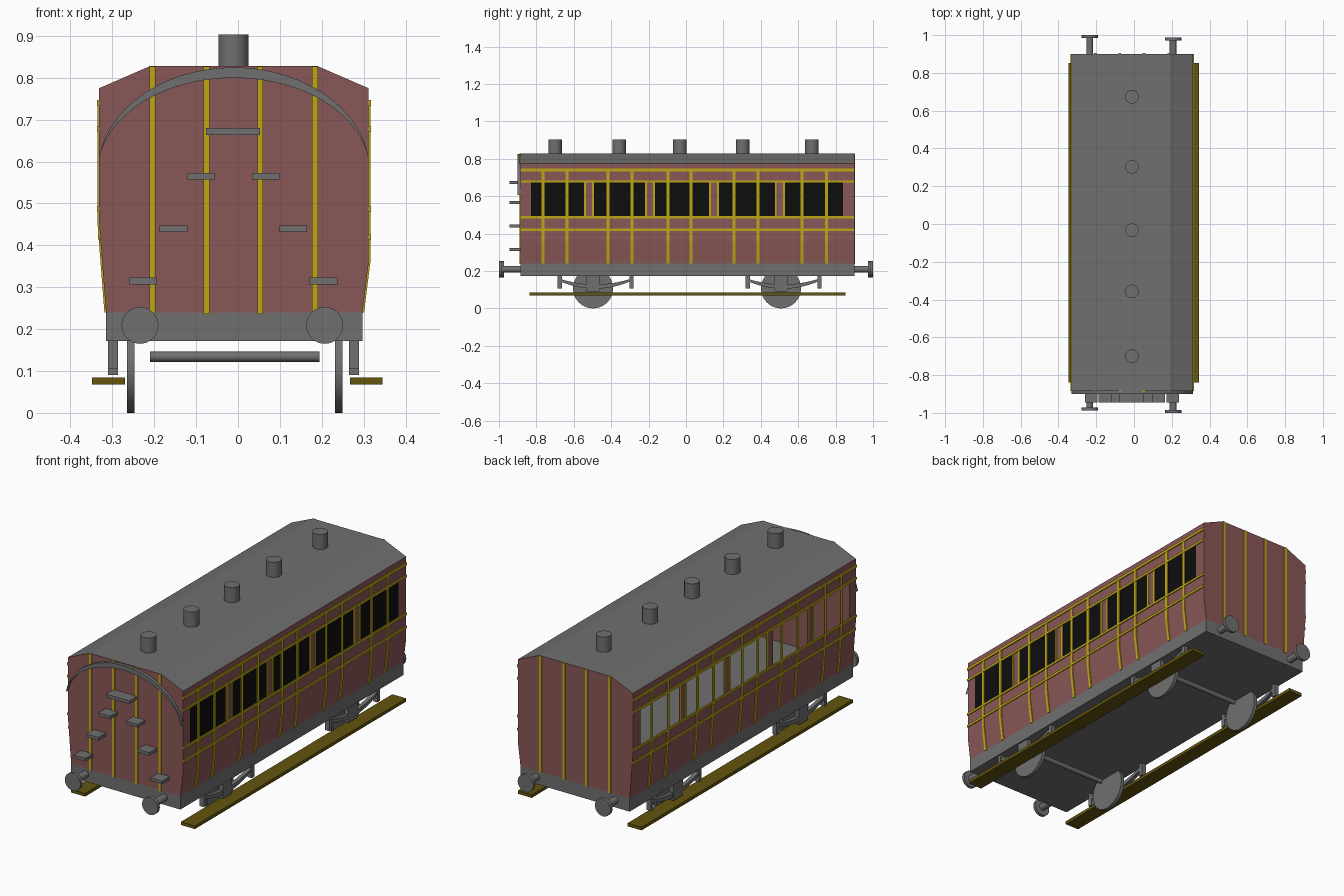
import bpy, bmesh, math
from mathutils import Matrix, Vector

if "Cube" in bpy.data.objects:
    bpy.data.objects.remove(bpy.data.objects["Cube"])

def material(name, rgb):
    m = bpy.data.materials.new(name)
    m.diffuse_color = (*rgb, 1)
    m.use_nodes = True
    m.node_tree.nodes["Principled BSDF"].inputs["Base Color"].default_value = m.diffuse_color
    return m

MAROON = material("maroon", (0.254, 0.095, 0.095))
GREY = material("grey", (0.162, 0.162, 0.162))
YELLOW = material("yellow", (0.515, 0.39, 0.008))
OLIVE = material("dark_olive", (0.125, 0.09, 0.004))
BLACK = material("black", (0.004, 0.004, 0.004))

def finish(name, bm, *mats, smooth=False):
    bmesh.ops.recalc_face_normals(bm, faces=bm.faces)
    me = bpy.data.meshes.new(name)
    bm.to_mesh(me)
    bm.free()
    for m in mats:
        me.materials.append(m)
    ob = bpy.data.objects.new(name, me)
    bpy.context.collection.objects.link(ob)
    if smooth:
        bpy.context.view_layer.objects.active = ob
        ob.select_set(True)
        bpy.ops.object.shade_smooth_by_angle(angle=math.radians(35))
        ob.select_set(False)
    return ob

def add_box(bm, x0, x1, y0, y1, z0, z1):
    size = Matrix.Diagonal((x1 - x0, y1 - y0, z1 - z0, 1))
    mid = Matrix.Translation(((x0 + x1) / 2, (y0 + y1) / 2, (z0 + z1) / 2))
    bmesh.ops.create_cube(bm, size=1, matrix=mid @ size)

def box(name, mat, *dims):
    bm = bmesh.new()
    add_box(bm, *dims)
    return finish(name, bm, mat)

def add_cyl(bm, p, q, r, n=32):
    p, q = Vector(p), Vector(q)
    rot = (q - p).to_track_quat('Z', 'Y').to_matrix().to_4x4()
    bmesh.ops.create_cone(bm, cap_ends=True, segments=n, radius1=r, radius2=r,
                          depth=(q - p).length, matrix=Matrix.Translation((p + q) / 2) @ rot)

def add_band(bm, a, b, place0, place1):
    """Solid strip between two matching polylines a and b, from place0 to place1."""
    rings = [[bm.verts.new(f(*p)) for f, p in ((place0, u), (place0, v), (place1, v), (place1, u))]
             for u, v in zip(a, b)]
    for r, s in zip(rings, rings[1:]):
        for i in range(4):
            j = (i + 1) % 4
            bm.faces.new((r[i], r[j], s[j], s[i]))
    bm.faces.new(rings[0])
    bm.faces.new(rings[-1])

CX, Y0, Y1 = -0.01, -0.885, 0.90
SILL, HEAD, EAVE, TOP = 0.487, 0.678, 0.775, 0.828
WALL = {"right": [(0.297, 0.24), (0.312, 0.36), (0.312, SILL), (0.312, HEAD), (0.312, EAVE)],
        "left": [(-0.315, 0.24), (-0.332, 0.46), (-0.332, SILL), (-0.332, HEAD), (-0.332, EAVE)]}
WINDOWS = [(-0.83, -0.54), (-0.497, -0.214), (-0.171, 0.128), (0.171, 0.48), (0.524, 0.84)]
BARS = [-0.765, -0.636, -0.417, -0.289, -0.096, 0.027, 0.257, 0.385, 0.62, 0.75]

def wall_x(side, z):
    pts = WALL[side]
    for (xa, za), (xb, zb) in zip(pts, pts[1:]):
        if z <= zb:
            return xa + (xb - xa) * (z - za) / (zb - za)
    return pts[-1][0]

# Side walls: dark panes on the right, open windows on the left
ys = [Y0] + [y for w in WINDOWS for y in w] + [Y1]
for side, pts in WALL.items():
    bm = bmesh.new()
    grid = [[bm.verts.new((x, y, z)) for x, z in pts] for y in ys]
    for i in range(len(ys) - 1):
        for j in range(len(pts) - 1):
            pane = i % 2 == 1 and j == 2
            if pane and side == "left":
                continue
            f = bm.faces.new((grid[i][j], grid[i + 1][j], grid[i + 1][j + 1], grid[i][j + 1]))
            f.material_index = int(pane)
    finish(side + "_wall", bm, MAROON, BLACK)

    # Raised beading on the side
    s = 1 if side == "right" else -1
    bm = bmesh.new()
    for z, h in ((0.74, 0.014), (HEAD, 0.012), (SILL, 0.012), (0.42, 0.012)):
        x = wall_x(side, z)
        add_box(bm, min(x, x + s * 0.005), max(x, x + s * 0.005), Y0, Y1, z - h / 2, z + h / 2)
    path = [(wall_x(side, z), z) for z in (0.24, 0.36, 0.46, 0.74)]
    outer = [(x + s * 0.004, z) for x, z in path]
    for y in BARS:
        add_band(bm, path, outer, lambda x, z: (x, y - 0.008, z), lambda x, z: (x, y + 0.008, z))
    x = wall_x(side, 0.6)
    for y in ys[2:-2]:
        add_box(bm, min(x, x + s * 0.003), max(x, x + s * 0.003), y - 0.005, y + 0.005, SILL, HEAD)
    finish(side + "_beading", bm, YELLOW)

# End walls with four vertical stripes each
roof_line = [(0.312, EAVE), (0.19, TOP), (-0.21, TOP), (-0.332, EAVE)]
outline = WALL["right"][:-1] + roof_line + WALL["left"][-2::-1]
for name, y, d in (("front", Y0, -1), ("back", Y1, 1)):
    bm = bmesh.new()
    bm.faces.new([bm.verts.new((x, y, z)) for x, z in outline])
    finish(name + "_wall", bm, MAROON)
    bm = bmesh.new()
    for x in (-0.204, -0.075, 0.053, 0.184):
        add_box(bm, x - 0.007, x + 0.007, min(y, y + d * 0.004), max(y, y + d * 0.004), 0.236, TOP - 0.001)
    finish(name + "_stripes", bm, YELLOW)

# Roof
bm = bmesh.new()
rows = [[bm.verts.new((x, y, z)) for x, z in roof_line] for y in (Y0, Y1)]
for i in range(3):
    bm.faces.new((rows[0][i], rows[0][i + 1], rows[1][i + 1], rows[1][i]))
finish("roof", bm, GREY)

# Roof lamps
bm = bmesh.new()
for y in (-0.70, -0.357, -0.033, 0.303, 0.673):
    add_cyl(bm, (CX - 0.001, y, TOP - 0.005), (CX - 0.001, y, 0.904), 0.036)
finish("roof_lamps", bm, GREY, smooth=True)

# Chassis
box("chassis", GREY, -0.315, 0.297, Y0, Y1, 0.172, 0.24)

# Arched rail on the front
bm = bmesh.new()
angles = [math.radians(8 + 164 * i / 28) for i in range(29)]
arc = [[(CX + 0.325 * math.cos(t), 0.575 + b * math.sin(t)) for t in angles] for b in (0.25, 0.225)]
add_band(bm, arc[0], arc[1], lambda x, z: (x, Y0, z), lambda x, z: (x, Y0 - 0.016, z))
finish("front_arch", bm, GREY)

# Climbing steps on the front
bm = bmesh.new()
add_box(bm, -0.077, 0.053, -0.945, Y0, 0.664, 0.68)
for off, z in ((0.077, 0.565), (0.143, 0.44), (0.215, 0.315)):
    for s in (-1, 1):
        x = CX - 0.001 + s * off
        add_box(bm, x - 0.033, x + 0.033, -0.945, Y0, z - 0.008, z + 0.008)
finish("front_steps", bm, GREY)

# Buffers
bm = bmesh.new()
for x, front, back in ((-0.234, -0.988, 1.0), (0.207, -1.0, 0.988)):
    for y, end in ((Y0, front), (Y1, back)):
        d = math.copysign(1, end)
        add_cyl(bm, (x, y - d * 0.01, 0.209), (x, end - d * 0.01, 0.209), 0.018, 20)
        add_cyl(bm, (x, end - d * 0.016, 0.209), (x, end, 0.209), 0.044)
finish("buffers", bm, GREY, smooth=True)

# Wheels, axles, springs, hangers and axle boxes
wheels, axles, gear = bmesh.new(), bmesh.new(), bmesh.new()
for yc in (-0.497, 0.508):
    add_cyl(axles, (-0.21, yc, 0.134), (0.195, yc, 0.134), 0.012, 16)
    for s in (-1, 1):
        xw, xg = -0.0075 + s * 0.2485, -0.011 + s * 0.2875
        add_cyl(wheels, (xw - 0.009, yc, 0.107), (xw + 0.009, yc, 0.107), 0.107, 40)
        add_box(gear, xg - 0.012, xg + 0.012, yc - 0.035, yc + 0.035, 0.09, 0.18)
        for d in (-0.178, 0.205):
            add_box(gear, xg - 0.012, xg + 0.012, yc + d - 0.011, yc + d + 0.011, 0.106, 0.18)
        ts = [i / 8 - 1 for i in range(17)]
        low = [(0.19 * t, 0.105 + 0.04 * t * t) for t in ts]
        high = [(0.19 * t, 0.128 + 0.03 * t * t) for t in ts]
        add_band(gear, low, high, lambda u, z: (xg - 0.01, yc + 0.012 + u, z),
                 lambda u, z: (xg + 0.01, yc + 0.012 + u, z))
finish("wheels", wheels, GREY, smooth=True)
finish("axles", axles, GREY, smooth=True)
finish("springs", gear, GREY)

# Footboards
for name, x0, x1 in (("left", -0.348, -0.27), ("right", 0.267, 0.345)):
    box(name + "_footboard", OLIVE, x0, x1, -0.838, 0.853, 0.068, 0.084)
